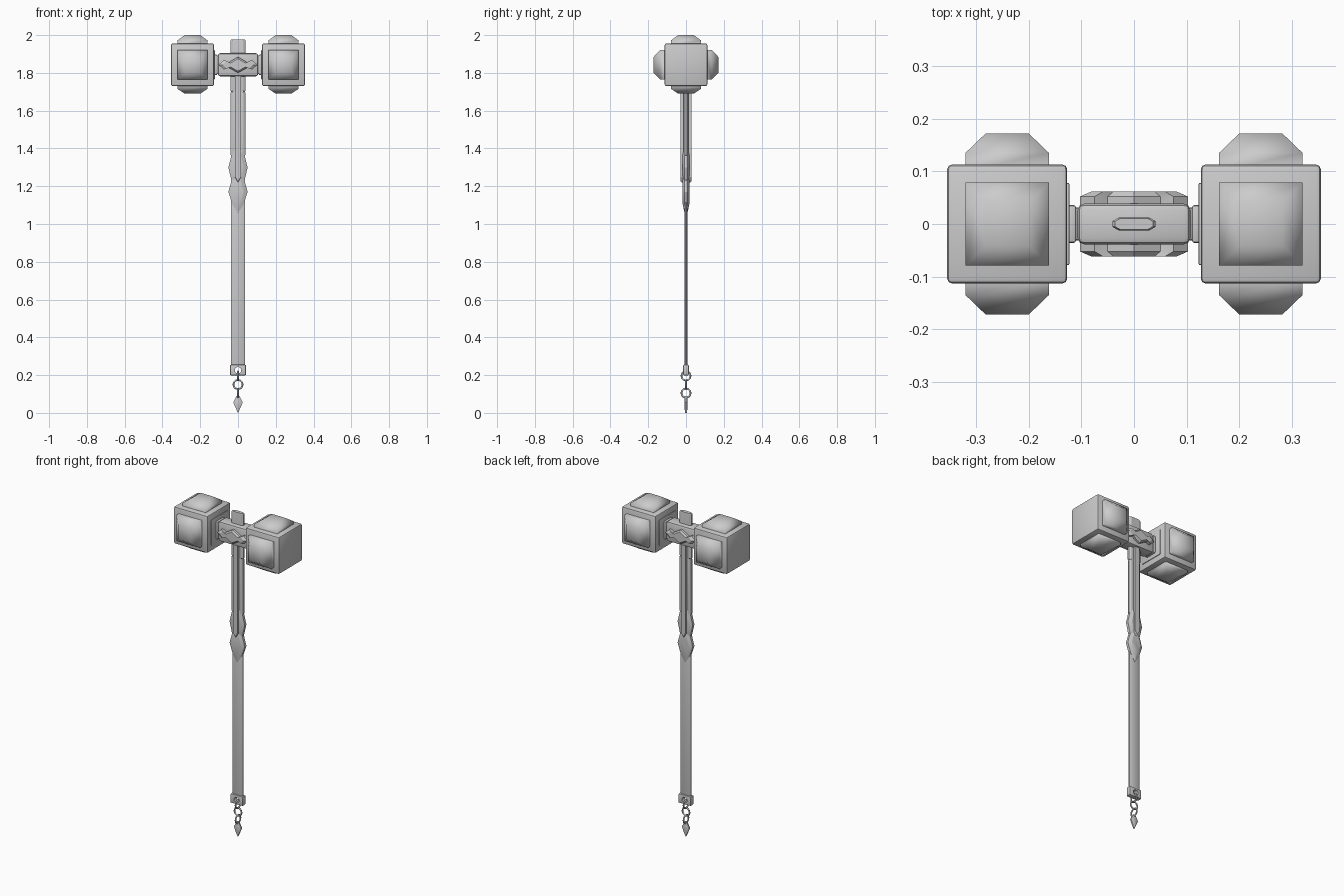
import bpy, bmesh, math
from mathutils import Matrix, Vector

if "Cube" in bpy.data.objects:
    bpy.data.objects.remove(bpy.data.objects["Cube"])

steel = bpy.data.materials.new("grey_steel")
steel.use_nodes = True
steel.diffuse_color = (0.6, 0.6, 0.6, 1)
steel.node_tree.nodes["Principled BSDF"].inputs["Base Color"].default_value = (0.6, 0.6, 0.6, 1)

HEAD_Z = 1.843


def finish(name, bm, matrix=Matrix(), angle=35):
    bmesh.ops.recalc_face_normals(bm, faces=bm.faces)
    me = bpy.data.meshes.new(name)
    bm.to_mesh(me)
    bm.free()
    me.materials.append(steel)
    ob = bpy.data.objects.new(name, me)
    bpy.context.collection.objects.link(ob)
    ob.matrix_world = matrix
    bpy.ops.object.select_all(action="DESELECT")
    ob.select_set(True)
    bpy.context.view_layer.objects.active = ob
    bpy.ops.object.shade_smooth_by_angle(angle=math.radians(angle))
    return ob


def loft(name, rings, matrix=Matrix(), angle=35):
    """Skin equal-length rings of points and close both ends."""
    bm = bmesh.new()
    rows = [[bm.verts.new(p) for p in ring] for ring in rings]
    n = len(rows[0])
    for a, b in zip(rows, rows[1:]):
        for i in range(n):
            bm.faces.new((a[i], a[(i + 1) % n], b[(i + 1) % n], b[i]))
    bm.faces.new(rows[0])
    bm.faces.new(rows[-1])
    return finish(name, bm, matrix, angle)


def box(name, centre, size, bevel):
    bm = bmesh.new()
    bmesh.ops.create_cube(bm, size=1)
    bmesh.ops.scale(bm, vec=size, verts=bm.verts)
    bmesh.ops.bevel(bm, geom=bm.edges[:], offset=bevel, segments=2, profile=0.5, affect="EDGES")
    return finish(name, bm, Matrix.Translation(centre))


def square(r, h):
    return [(-r, -r, h), (r, -r, h), (r, r, h), (-r, r, h)]


def blade(name, w, t, z0, z1):
    """Flat bar with bevelled long edges and softened ends."""
    def ring(z, s):
        return [(x * w * s, y * t * s, z) for x, y in
                ((-1, -.45), (-.72, -1), (.72, -1), (1, -.45), (1, .45), (.72, 1), (-.72, 1), (-1, .45))]
    e = 0.006
    return loft(name, [ring(z0, .88), ring(z0 + e, 1), ring(z1 - e, 1), ring(z1, .88)], angle=25)


def plate(name, outline, layers, matrix=Matrix()):
    """Stack scaled copies of an x-z outline along y; layers are (y, scale)."""
    c = sum((Vector(p) for p in outline), Vector((0, 0))) / len(outline)
    rings = []
    for y, s in layers:
        rings.append([(c.x + (x - c.x) * s, y, c.y + (z - c.y) * s) for x, z in outline])
    return loft(name, rings, matrix, 25)


def mirrored(right):
    """Close a half outline running from top to bottom."""
    return right + [(-x, z) for x, z in reversed(right) if x > 0]


# Twin hammer heads with raised caps
for side, s in (("right", -1), ("left", 1)):
    c = Vector((s * 0.241, 0, HEAD_Z))
    box(side + "_head", c, (0.228, 0.226, 0.226), 0.009)
    for word, ax, turn, top in (("top", "X", 0, .157), ("bottom", "X", 180, .153),
                                ("front", "X", 90, .172), ("back", "X", -90, .172)):
        m = Matrix.Translation(c) @ Matrix.Rotation(math.radians(turn), 4, ax)
        shoulder = 0.113 + (top - 0.113) * 0.38
        loft(f"{side}_{word}_cap", [square(.079, .10), square(.079, shoulder), square(.041, top)], m, 60)
    box(side + "_inner_plate", (s * 0.129, 0, HEAD_Z), (0.012, 0.156, 0.156), 0.002)
    # Collars between head and crossbar
    box(side + "_wide_collar", (s * 0.119, 0, HEAD_Z), (0.018, 0.072, 0.108), 0.005)
    box(side + "_narrow_collar", (s * 0.110, 0, HEAD_Z), (0.028, 0.062, 0.096), 0.005)

# Crossbar
box("crossbar", (0, 0, HEAD_Z), (0.214, 0.077, 0.122), 0.012)

# Wavy ornaments on the crossbar
wave = [(-.103, 1.843), (-.075, 1.868), (-.05, 1.855), (0, 1.885), (.05, 1.855), (.075, 1.868),
        (.103, 1.843), (.075, 1.818), (.05, 1.828), (0, 1.80), (-.05, 1.828), (-.075, 1.818)]
for word, s in (("front", -1), ("back", 1)):
    plate(word + "_crossbar_ornament", wave, [(s * .03, 1), (s * .052, 1), (s * .062, .78)])

# Shaft sections
blade("shaft_crown", 0.041, 0.012, 1.70, 1.976)
blade("upper_shaft", 0.039, 0.012, 1.36, 1.702)
blade("lower_shaft", 0.036, 0.007, 0.25, 1.37)

# Raised spines in front of and behind the upper shaft
for word, s in (("front", -1), ("back", 1)):
    spine = [(-.015, 1.79), (.015, 1.79), (.015, 1.245), (0, 1.22), (-.015, 1.245)]
    plate(word + "_spine", spine, [(s * .004, 1), (s * .022, 1), (s * .028, .98)])

# Leaf ornaments on the shaft
upper_leaf = mirrored([(.026, 1.405), (.036, 1.36), (.051, 1.30), (.036, 1.235), (.018, 1.215)])
lower_leaf = mirrored([(.022, 1.265), (.037, 1.22), (.051, 1.17), (.030, 1.105), (0, 1.06)])
for name, outline in (("upper_leaf", upper_leaf), ("lower_leaf", lower_leaf)):
    plate(name, outline, [(-.018, .6), (-.008, 1), (.008, 1), (.018, .6)])

# Pommel with a round eyelet
pommel = box("pommel", (0, 0, 0.227), (0.084, 0.03, 0.056), 0.005)
bpy.ops.mesh.primitive_cylinder_add(vertices=20, radius=0.017, depth=0.1,
                                    location=(0, 0, 0.226), rotation=(math.pi / 2, 0, 0))
cutter = bpy.context.object
cutter.name = "eyelet_cutter"
cutter.hide_render = True
cutter.hide_set(True)
cut = pommel.modifiers.new("eyelet", "BOOLEAN")
cut.object = cutter
cut.solver = "EXACT"

# Chain links, alternating direction
for i, z in enumerate((0.196, 0.150, 0.105)):
    turn = (math.pi / 2, 0, 0) if i % 2 else (0, math.pi / 2, 0)
    bpy.ops.mesh.primitive_torus_add(major_segments=20, minor_segments=8, major_radius=0.024,
                                     minor_radius=0.0045, location=(0, 0, z), rotation=turn)
    link = bpy.context.object
    link.name = f"chain_link_{i + 1}"
    link.data.materials.append(steel)
    bpy.ops.object.shade_smooth()

# Pointed pendant
pendant = mirrored([(.007, .09), (.025, .055), (.012, .025), (0, 0)])
plate("pendant", pendant, [(-.009, .45), (-.004, 1), (.004, 1), (.009, .45)])
